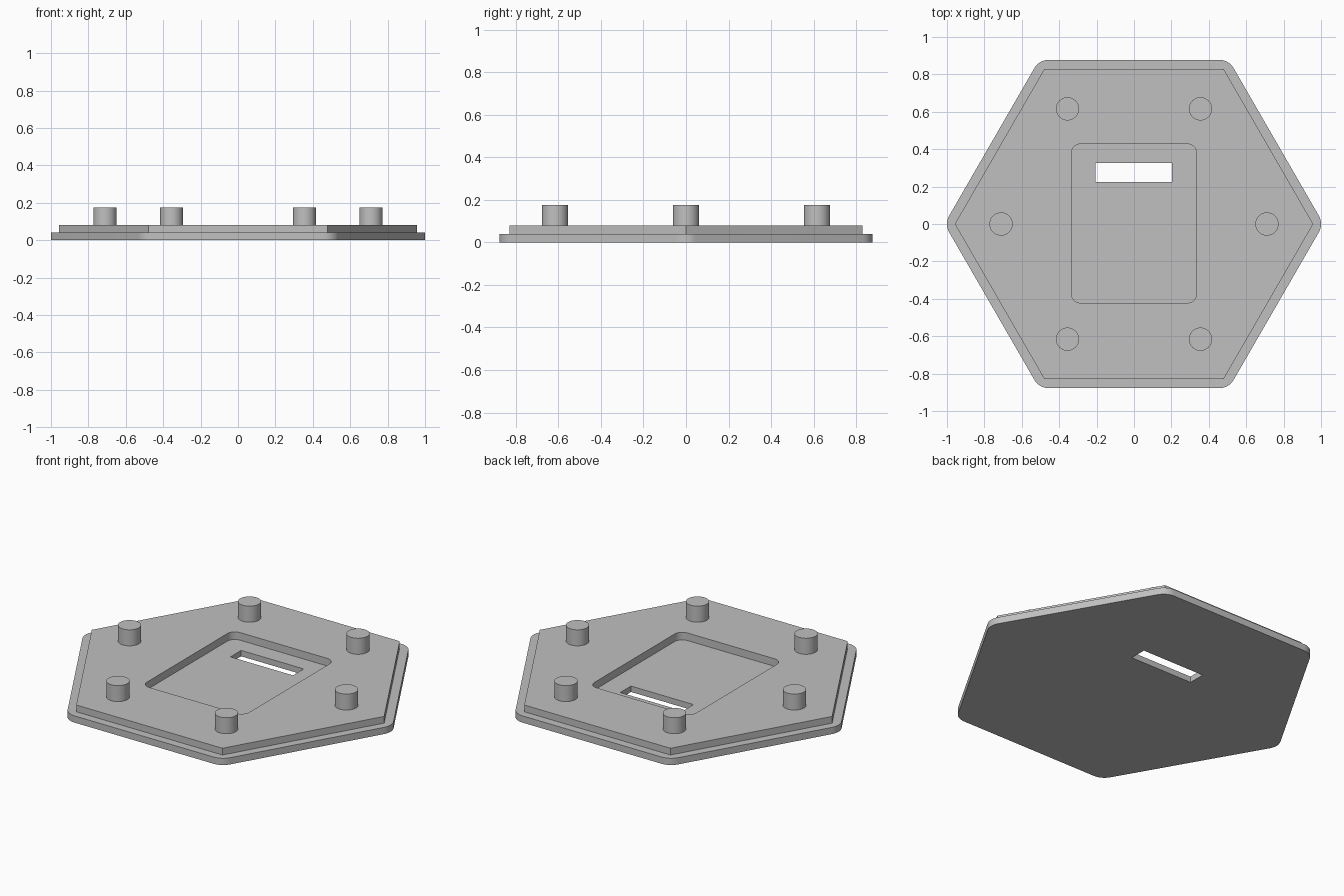
import bpy
import bmesh
from math import cos, sin, pi, radians
from mathutils import Vector

cube = bpy.data.objects.get("Cube")
if cube:
    bpy.data.objects.remove(cube, do_unlink=True)

grey = bpy.data.materials.new("plain_grey")
grey.use_nodes = True
colour = (0.53, 0.53, 0.53, 1)
grey.diffuse_color = colour
grey.node_tree.nodes["Principled BSDF"].inputs["Base Color"].default_value = colour


def hexagon(radius):
    return [Vector((radius * cos(i * pi / 3), radius * sin(i * pi / 3))) for i in range(6)]


def rectangle(x0, x1, y0, y1):
    return [Vector(p) for p in ((x0, y0), (x1, y0), (x1, y1), (x0, y1))]


def rounded(corners, radius, steps=14):
    """Round the corners of a regular or rectangular outline."""
    outline = []
    n = len(corners)
    turn = 2 * pi / n
    for i, corner in enumerate(corners):
        back = (corners[i - 1] - corner).normalized()
        ahead = (corners[(i + 1) % n] - corner).normalized()
        inward = (back + ahead).normalized()
        centre = corner + inward * radius / cos(turn / 2)
        for s in range(steps + 1):
            a = turn * (s / steps - 0.5)
            out = -inward
            outline.append(centre + radius * Vector((out.x * cos(a) - out.y * sin(a),
                                                     out.x * sin(a) + out.y * cos(a))))
    return outline


def prism(name, outline, z0, z1):
    bm = bmesh.new()
    face = bm.faces.new([bm.verts.new((p.x, p.y, z0)) for p in outline])
    top = bmesh.ops.extrude_face_region(bm, geom=[face], use_keep_orig=True)["geom"]
    bmesh.ops.translate(bm, vec=(0, 0, z1 - z0),
                        verts=[g for g in top if isinstance(g, bmesh.types.BMVert)])
    bmesh.ops.recalc_face_normals(bm, faces=bm.faces)
    mesh = bpy.data.meshes.new(name)
    bm.to_mesh(mesh)
    bm.free()
    mesh.materials.append(grey)
    obj = bpy.data.objects.new(name, mesh)
    bpy.context.collection.objects.link(obj)
    return obj


def activate(obj):
    bpy.ops.object.select_all(action='DESELECT')
    obj.select_set(True)
    bpy.context.view_layer.objects.active = obj


def combine(target, tool, operation):
    mod = target.modifiers.new(operation.lower(), 'BOOLEAN')
    mod.operation = operation
    mod.solver = 'EXACT'
    mod.object = tool
    activate(target)
    bpy.ops.object.modifier_apply(modifier=mod.name)
    bpy.data.objects.remove(tool, do_unlink=True)


def smooth(obj):
    activate(obj)
    bpy.ops.object.shade_smooth_by_angle(angle=radians(30))


# Stepped hexagonal lid: rounded flange below, sharp-cornered plate above
lid = prism("hexagonal_lid", rounded(hexagon(1.0138), 0.09), 0, 0.04)
combine(lid, prism("raised_plate", hexagon(0.958), 0.02, 0.08), 'UNION')

# Recessed pocket and the slot through its floor
pocket = rounded(rectangle(-0.335, 0.335, -0.422, 0.428), 0.05)
combine(lid, prism("pocket_cutter", pocket, 0.035, 0.2), 'DIFFERENCE')
slot = rectangle(-0.207, 0.203, 0.225, 0.325)
combine(lid, prism("slot_cutter", slot, -0.1, 0.2), 'DIFFERENCE')
smooth(lid)

# Ring of six round pegs
peg_outline = [Vector((0.062 * cos(i * pi / 24), 0.062 * sin(i * pi / 24))) for i in range(48)]
for i, centre in enumerate(hexagon(0.711)):
    peg = prism(f"peg_{i + 1}", [p + centre for p in peg_outline], 0.075, 0.175)
    smooth(peg)
